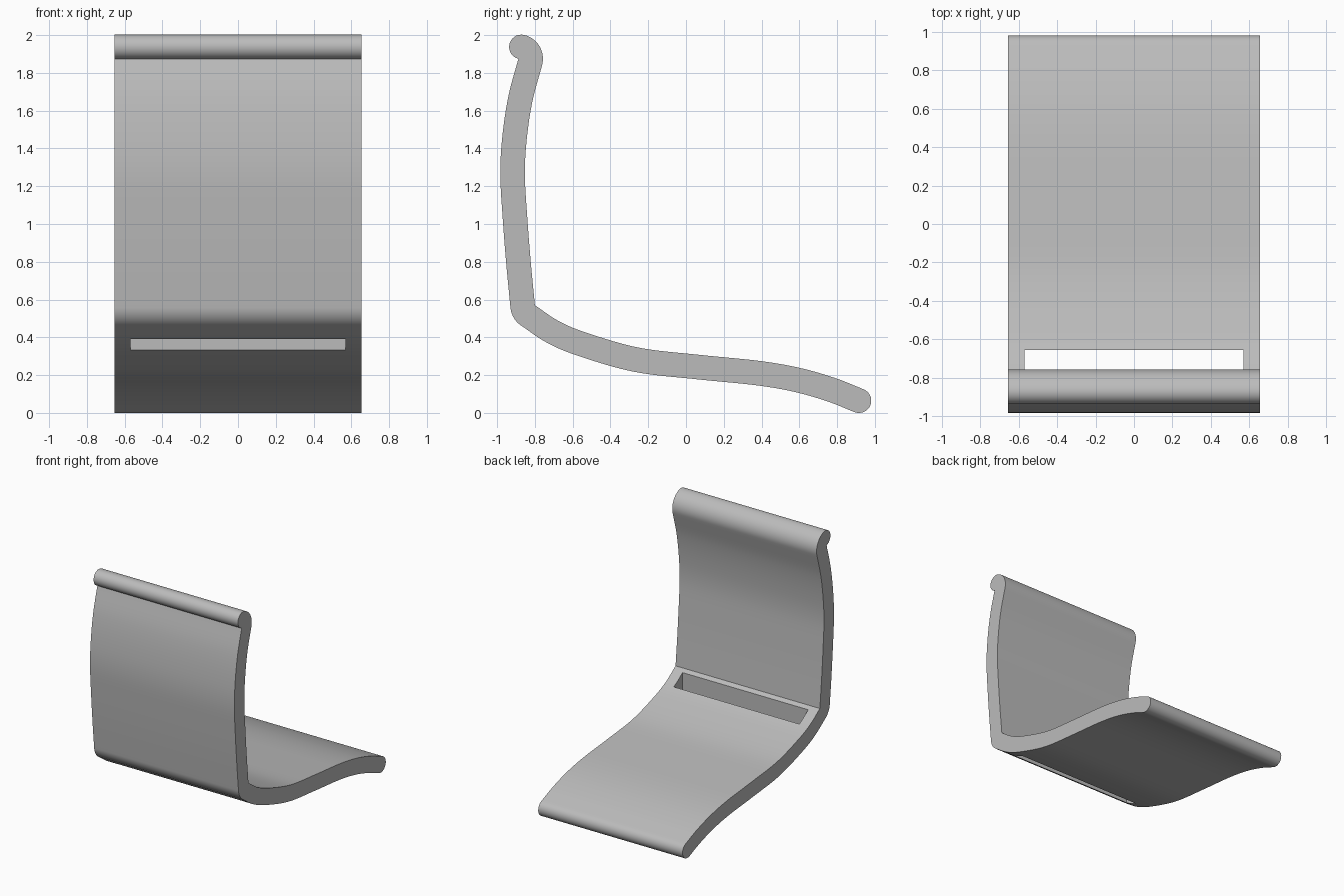
import bpy, bmesh, math
from mathutils import Vector

cube = bpy.data.objects.get("Cube")
if cube:
    bpy.data.objects.remove(cube)

THICK = 0.13
HALF_WIDTH = 0.655


def smooth_path(points, steps=8):
    """Catmull-Rom curve through 2D points."""
    p = [Vector(q) for q in points]
    p = [2 * p[0] - p[1]] + p + [2 * p[-1] - p[-2]]
    path = []
    for a, b, c, d in zip(p, p[1:], p[2:], p[3:]):
        for i in range(steps):
            t = i / steps
            path.append(0.5 * (2 * b + (c - a) * t + (2 * a - 5 * b + 4 * c - d) * t**2
                               + (3 * b - a - 3 * c + d) * t**3))
    return path + [p[-2]]


def offset(path, distance):
    """Shift a path to its left by a distance."""
    last = len(path) - 1
    result = []
    for i, q in enumerate(path):
        d = (path[min(i + 1, last)] - path[max(i - 1, 0)]).normalized()
        result.append(q + Vector((-d.y, d.x)) * distance)
    return result


def arc(centre, start, end, radius, steps=14):
    """Inner points of a counterclockwise arc starting towards a point."""
    a = math.atan2(*(start - centre).yx)
    b = math.atan2(*(end - centre).yx)
    sweep = (b - a) % math.tau
    return [centre + radius * Vector((math.cos(a + sweep * i / steps), math.sin(a + sweep * i / steps)))
            for i in range(1, steps)]


# Sitting faces in the y-z plane, both starting at the inner corner
seat_top = smooth_path([(-0.80, 0.57), (-0.667, 0.482), (-0.508, 0.418), (-0.243, 0.344), (0.074, 0.307),
                        (0.39, 0.275), (0.603, 0.238), (0.788, 0.185), (0.94, 0.125)])
back_inner = smooth_path([(-0.80, 0.57), (-0.822, 0.80), (-0.84, 1.03), (-0.853, 1.26),
                          (-0.843, 1.45), (-0.813, 1.65), (-0.762, 1.84)])
seat_under = offset(seat_top, -THICK)
back_outer = offset(back_inner, THICK)

# Rounded joins: bend, front lip and rolled top edge
corner, notch = seat_top[0], back_outer[-1]
bend = arc(corner, back_outer[0], seat_under[0], THICK)
lip_centre = (seat_top[-1] + seat_under[-1]) / 2
lip = arc(lip_centre, seat_under[-1], seat_top[-1], THICK / 2)
roll_end = notch + THICK * Vector((math.cos(math.radians(76)), math.sin(math.radians(76))))
roll = arc(notch, back_inner[-1], roll_end, THICK)
curl = arc((notch + roll_end) / 2, roll_end, notch, THICK / 2)

outline = (seat_under + lip + seat_top[::-1] + back_inner[1:] + roll + [roll_end] + curl
           + back_outer[::-1] + bend)

# Seat shell: outline extruded across the width
bm = bmesh.new()
face = bm.faces.new([bm.verts.new((-HALF_WIDTH, q.x, q.y)) for q in outline])
moved = bmesh.ops.extrude_face_region(bm, geom=[face])["geom"]
bmesh.ops.translate(bm, vec=(2 * HALF_WIDTH, 0, 0),
                    verts=[v for v in moved if isinstance(v, bmesh.types.BMVert)])
bmesh.ops.recalc_face_normals(bm, faces=bm.faces)
mesh = bpy.data.meshes.new("seat_shell")
bm.to_mesh(mesh)
bm.free()
shell = bpy.data.objects.new("seat_shell", mesh)
bpy.context.collection.objects.link(shell)

grey = bpy.data.materials.new("plain_grey")
grey.use_nodes = True
grey.diffuse_color = (0.5, 0.5, 0.5, 1)
grey.node_tree.nodes["Principled BSDF"].inputs["Base Color"].default_value = grey.diffuse_color
mesh.materials.append(grey)

# Slot cut straight through the rear of the seat
bpy.ops.mesh.primitive_cube_add(size=1, location=(0, -0.712, 0.45))
cutter = bpy.context.object
cutter.name = "slot_cutter"
cutter.scale = (1.14, 0.115, 0.5)
cutter.hide_render = True
cutter.data.materials.append(grey)

bpy.ops.object.select_all(action="DESELECT")
shell.select_set(True)
bpy.context.view_layer.objects.active = shell
cut = shell.modifiers.new("slot", "BOOLEAN")
cut.operation = "DIFFERENCE"
cut.solver = "EXACT"
cut.object = cutter
bpy.ops.object.modifier_apply(modifier=cut.name)
bpy.data.objects.remove(cutter)
bpy.ops.object.shade_smooth_by_angle(angle=math.radians(30))
